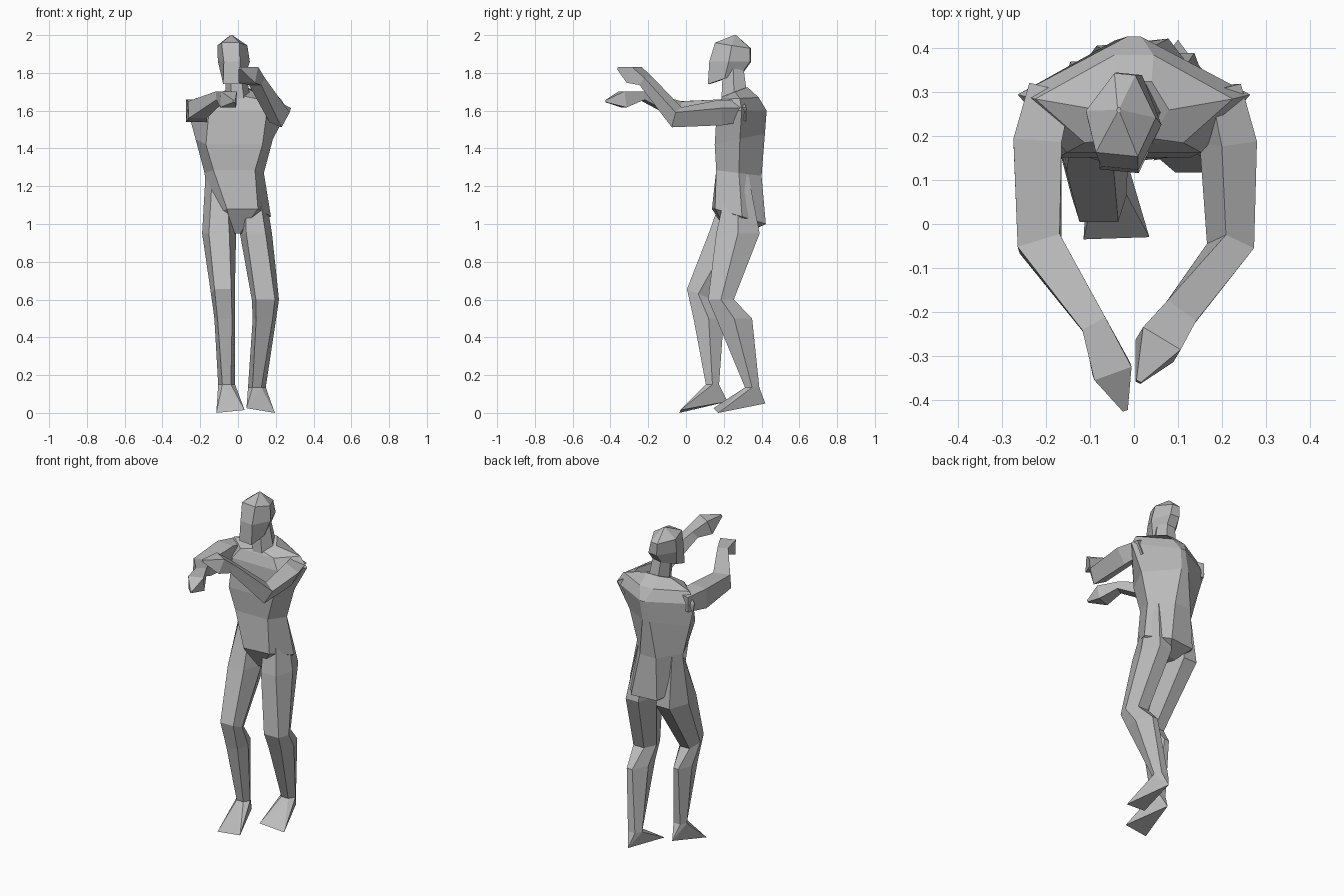
import bpy
import bmesh
from math import cos, sin
from mathutils import Vector

default_cube = bpy.data.objects.get("Cube")
if default_cube:
    bpy.data.objects.remove(default_cube, do_unlink=True)

clay = bpy.data.materials.new("plain_grey")
clay.use_nodes = True
GREY = (0.5, 0.5, 0.5, 1)
clay.diffuse_color = GREY
clay.node_tree.nodes["Principled BSDF"].inputs["Base Color"].default_value = GREY


def finish(name, bm):
    """Turn a bmesh into a flat shaded object."""
    bmesh.ops.recalc_face_normals(bm, faces=bm.faces)
    mesh = bpy.data.meshes.new(name)
    bm.to_mesh(mesh)
    bm.free()
    mesh.materials.append(clay)
    body_part = bpy.data.objects.new(name, mesh)
    bpy.context.collection.objects.link(body_part)
    return body_part


def loft(name, rings):
    """Skin a row of equally long point rings and cap both ends."""
    bm = bmesh.new()
    loops = [[bm.verts.new(point) for point in ring] for ring in rings]
    for lower, upper in zip(loops, loops[1:]):
        for i in range(len(lower)):
            j = (i + 1) % len(lower)
            bm.faces.new((lower[i], lower[j], upper[j], upper[i]))
    bm.faces.new(loops[0][::-1])
    bm.faces.new(loops[-1])
    return finish(name, bm)


def slab(x, y, z, wide, deep, front=0.5, back=0.5, rise=0.0, twist=0.0):
    """Six sided section; rise lifts its back edge, twist turns it about z."""
    outline = [(-front, -1), (front, -1), (1, 0), (back, 1), (-back, 1), (-1, 0)]
    ring = []
    for u, v in outline:
        across, along = u * wide, v * deep
        ring.append(Vector((x + across * cos(twist) - along * sin(twist),
                            y + across * sin(twist) + along * cos(twist),
                            z + v * rise)))
    return ring


def joint(x, y, z, wide, high, roll=0.0):
    """One arm section: centre, half width, half height and roll."""
    return Vector((x, y, z)), wide, high, roll


def arm(name, *joints):
    """Four sided tube through the joints, each square to the path."""
    centres = [centre for centre, wide, high, roll in joints]
    rings = []
    for i, (centre, wide, high, roll) in enumerate(joints):
        ahead = centres[min(i + 1, len(centres) - 1)]
        behind = centres[max(i - 1, 0)]
        direction = (ahead - behind).normalized()
        side = direction.cross(Vector((0, 0, 1))).normalized()
        up = side.cross(direction)
        ring = []
        for u, v in ((-1, -1), (1, -1), (1, 1), (-1, 1)):
            across, along = u * wide, v * high
            ring.append(centre
                        + side * (across * cos(roll) - along * sin(roll))
                        + up * (across * sin(roll) + along * cos(roll)))
        rings.append(ring)
    return loft(name, rings)


def foot(name, ankle, *sole):
    """Wedge shaped hull between an ankle section and the sole corners."""
    bm = bmesh.new()
    for point in list(ankle) + list(sole):
        bm.verts.new(point)
    bmesh.ops.convex_hull(bm, input=bm.verts)
    return finish(name, bm)


# Torso, from crotch to the base of the neck
crotch = slab(x=-0.01, y=0.27, z=0.95, wide=0.04, deep=0.05)
hips = slab(x=0.01, y=0.28, z=1.04, wide=0.165, deep=0.135, rise=-0.04, twist=0.1)
waist = slab(x=-0.02, y=0.28, z=1.27, wide=0.157, deep=0.12,
             front=0.7, back=0.35, rise=-0.015)
chest = slab(x=-0.02, y=0.285, z=1.45, wide=0.205, deep=0.133,
             front=0.73, back=0.12, rise=0.03)
shoulders = slab(x=0, y=0.295, z=1.6, wide=0.265, deep=0.132,
                 front=0.58, back=0.06)
yoke = slab(x=0, y=0.285, z=1.665, wide=0.225, deep=0.1,
            front=0.5, back=0.2, rise=0.005)
collar = slab(x=0, y=0.26, z=1.7, wide=0.08, deep=0.065, rise=0.025)
loft("torso", [crotch, hips, waist, chest, shoulders, yoke, collar])

# Neck
loft("neck", [
    slab(x=0, y=0.255, z=1.67, wide=0.065, deep=0.068, rise=0.02),
    slab(x=-0.015, y=0.25, z=1.82, wide=0.055, deep=0.055),
])

# Head, turned a little to one side
turn = -0.1
jaw = slab(x=-0.025, y=0.21, z=1.77, wide=0.06, deep=0.09,
           front=0.75, rise=0.03, twist=turn)
cheeks = slab(x=-0.022, y=0.235, z=1.86, wide=0.085, deep=0.108,
              back=0.35, twist=turn)
brow = slab(x=-0.03, y=0.25, z=1.945, wide=0.08, deep=0.092,
            front=0.6, back=0.3, rise=-0.015, twist=turn)
crown = slab(x=-0.035, y=0.26, z=2, wide=0.005, deep=0.005)
loft("head", [jaw, cheeks, brow, crown])

# Right leg, stepping forward
right_ankle = slab(x=-0.06, y=0.14, z=0.15, wide=0.045, deep=0.035)
loft("right_leg", [
    slab(x=-0.1, y=0.28, z=1.26, wide=0.072, deep=0.05),
    slab(x=-0.1, y=0.245, z=0.95, wide=0.09, deep=0.125, front=0.6),
    slab(x=-0.08, y=0.065, z=0.63, wide=0.063, deep=0.06, front=0.7, rise=-0.025),
    slab(x=-0.07, y=0.12, z=0.5, wide=0.055, deep=0.08, front=0.7, back=0.3),
    right_ankle,
])
foot("right_foot", right_ankle,
     (-0.115, -0.035, 0), (0.035, -0.03, 0.015), (-0.06, 0.22, 0.06))

# Left leg, trailing
left_ankle = slab(x=0.1, y=0.35, z=0.135, wide=0.047, deep=0.038)
loft("left_leg", [
    slab(x=0.065, y=0.28, z=1.26, wide=0.065, deep=0.05),
    slab(x=0.095, y=0.275, z=0.95, wide=0.085, deep=0.115, front=0.6),
    slab(x=0.145, y=0.185, z=0.6, wide=0.072, deep=0.068, front=0.7),
    slab(x=0.14, y=0.255, z=0.5, wide=0.062, deep=0.095, front=0.7, back=0.3),
    left_ankle,
])
foot("left_foot", left_ankle,
     (0.045, 0.145, 0.025), (0.195, 0.17, 0), (0.1, 0.42, 0.05))

# Arms reaching forward, hands tapering to a point
arm("right_arm",
    joint(x=-0.19, y=0.31, z=1.6, wide=0.05, high=0.045),
    joint(x=-0.22, y=0.19, z=1.6, wide=0.055, high=0.06),
    joint(x=-0.215, y=-0.045, z=1.605, wide=0.05, high=0.045),
    joint(x=-0.09, y=-0.23, z=1.68, wide=0.03, high=0.022),
    joint(x=-0.05, y=-0.335, z=1.66, wide=0.045, high=0.043),
    joint(x=-0.02, y=-0.425, z=1.65, wide=0.006, high=0.006))
arm("left_arm",
    joint(x=0.19, y=0.31, z=1.6, wide=0.04, high=0.04, roll=0.5),
    joint(x=0.215, y=0.185, z=1.59, wide=0.046, high=0.052, roll=0.5),
    joint(x=0.22, y=-0.05, z=1.565, wide=0.038, high=0.046, roll=0.4),
    joint(x=0.1, y=-0.21, z=1.755, wide=0.04, high=0.025),
    joint(x=0.055, y=-0.275, z=1.79, wide=0.05, high=0.045),
    joint(x=0.01, y=-0.36, z=1.825, wide=0.006, high=0.006))
